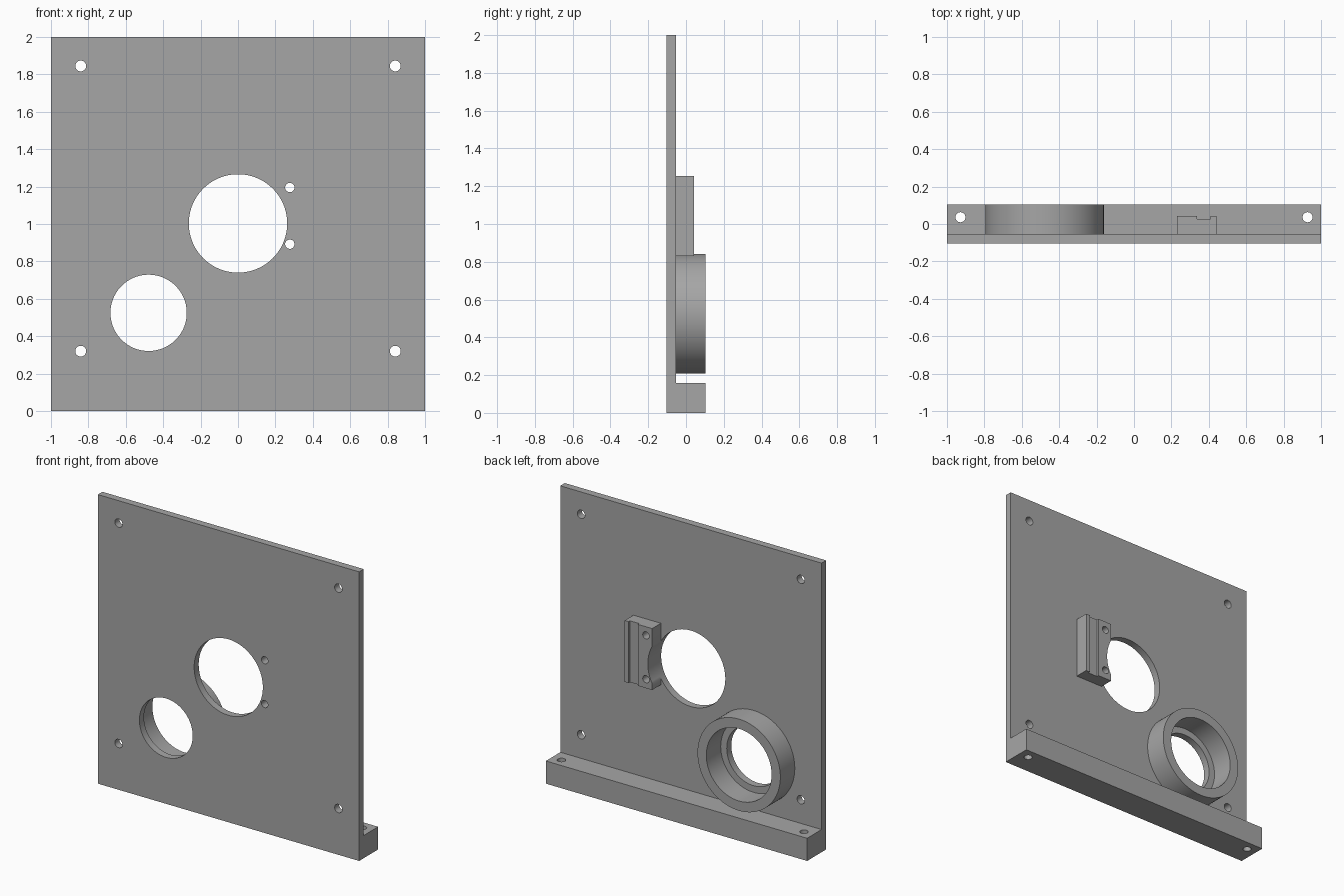
import bpy, bmesh
from math import radians
from mathutils import Matrix, Vector

if "Cube" in bpy.data.objects:
    bpy.data.objects.remove(bpy.data.objects["Cube"], do_unlink=True)

grey = bpy.data.materials.new("plain grey")
grey.use_nodes = True
GREY = (0.38, 0.38, 0.38, 1)
grey.diffuse_color = GREY
grey.node_tree.nodes["Principled BSDF"].inputs["Base Color"].default_value = GREY

FRONT, PLATE_BACK, BACK = -0.104, -0.054, 0.104
BORE = (0.0, 1.003, 0.263)           # x, z, radius of the central opening
RING_X, RING_Z = -0.478, 0.525


def add_object(name, bm):
    bmesh.ops.recalc_face_normals(bm, faces=bm.faces)
    mesh = bpy.data.meshes.new(name)
    bm.to_mesh(mesh)
    bm.free()
    mesh.materials.append(grey)
    obj = bpy.data.objects.new(name, mesh)
    bpy.context.collection.objects.link(obj)
    return obj


def box(name, low, high):
    bm = bmesh.new()
    low, high = Vector(low), Vector(high)
    size = high - low
    matrix = Matrix.Translation((low + high) / 2) @ Matrix.Diagonal((*size, 1))
    bmesh.ops.create_cube(bm, size=1, matrix=matrix)
    return add_object(name, bm)


def add_cylinder(bm, center, radius, depth, along_y=True):
    matrix = Matrix.Translation(center)
    if along_y:
        matrix = matrix @ Matrix.Rotation(radians(90), 4, "X")
    bmesh.ops.create_cone(bm, cap_ends=True, segments=96 if radius > 0.1 else 32,
                          radius1=radius, radius2=radius, depth=depth, matrix=matrix)


def drill(obj, holes, along_y=True):
    """Cut round holes, each given as a centre and a radius, through a part."""
    bm = bmesh.new()
    for center, radius in holes:
        add_cylinder(bm, center, radius, 1.0, along_y)
    cutter = add_object("hole_cutter", bm)
    cutter.hide_render = True
    cut = obj.modifiers.new("holes", "BOOLEAN")
    cut.operation, cut.solver, cut.object = "DIFFERENCE", "EXACT", cutter
    graph = bpy.context.evaluated_depsgraph_get()
    mesh = bpy.data.meshes.new_from_object(obj.evaluated_get(graph))
    obj.modifiers.clear()
    obj.data = mesh
    bpy.data.objects.remove(cutter, do_unlink=True)


bore_hole = ((BORE[0], 0, BORE[1]), BORE[2])
clamp_holes = [((0.277, 0, z), 0.025) for z in (0.892, 1.195)]
corner_holes = [((x, 0, z), 0.029) for x in (-0.841, 0.841) for z in (0.32, 1.845)]

# Mounting plate with the two large openings and the screw holes
plate = box("mounting_plate", (-1, FRONT, 0), (1, PLATE_BACK, 2))
drill(plate, [bore_hole, ((RING_X, 0, RING_Z), 0.204)] + clamp_holes + corner_holes)

# Foot rail along the bottom of the back
rail = box("foot_rail", (-1, PLATE_BACK, 0), (1, BACK, 0.157))
drill(rail, [((x, 0.036, 0), 0.027) for x in (-0.928, 0.928)], along_y=False)

# Bearing ring around the lower opening
bm = bmesh.new()
add_cylinder(bm, (RING_X, (PLATE_BACK + BACK) / 2, RING_Z), 0.317, BACK - PLATE_BACK)
ring = add_object("bearing_ring", bm)
drill(ring, [((RING_X, 0, RING_Z), 0.25)])

# Grooved block beside the central opening, hollowed by the same bore
profile = [(0.23, PLATE_BACK), (0.44, PLATE_BACK), (0.44, 0.042), (0.41, 0.042),
           (0.41, 0.027), (0.338, 0.027), (0.338, 0.042), (0.23, 0.042)]
bm = bmesh.new()
face = bm.faces.new([bm.verts.new((x, y, 0.83)) for x, y in profile])
extruded = bmesh.ops.extrude_face_region(bm, geom=[face])["geom"]
bmesh.ops.translate(bm, vec=(0, 0, 0.425),
                    verts=[v for v in extruded if isinstance(v, bmesh.types.BMVert)])
block = add_object("grooved_block", bm)
drill(block, [bore_hole] + clamp_holes)

# Smooth the round walls and keep the edges crisp
bpy.ops.object.select_all(action="DESELECT")
for part in (plate, rail, ring, block):
    part.select_set(True)
bpy.context.view_layer.objects.active = plate
bpy.ops.object.shade_smooth_by_angle(angle=radians(30))
